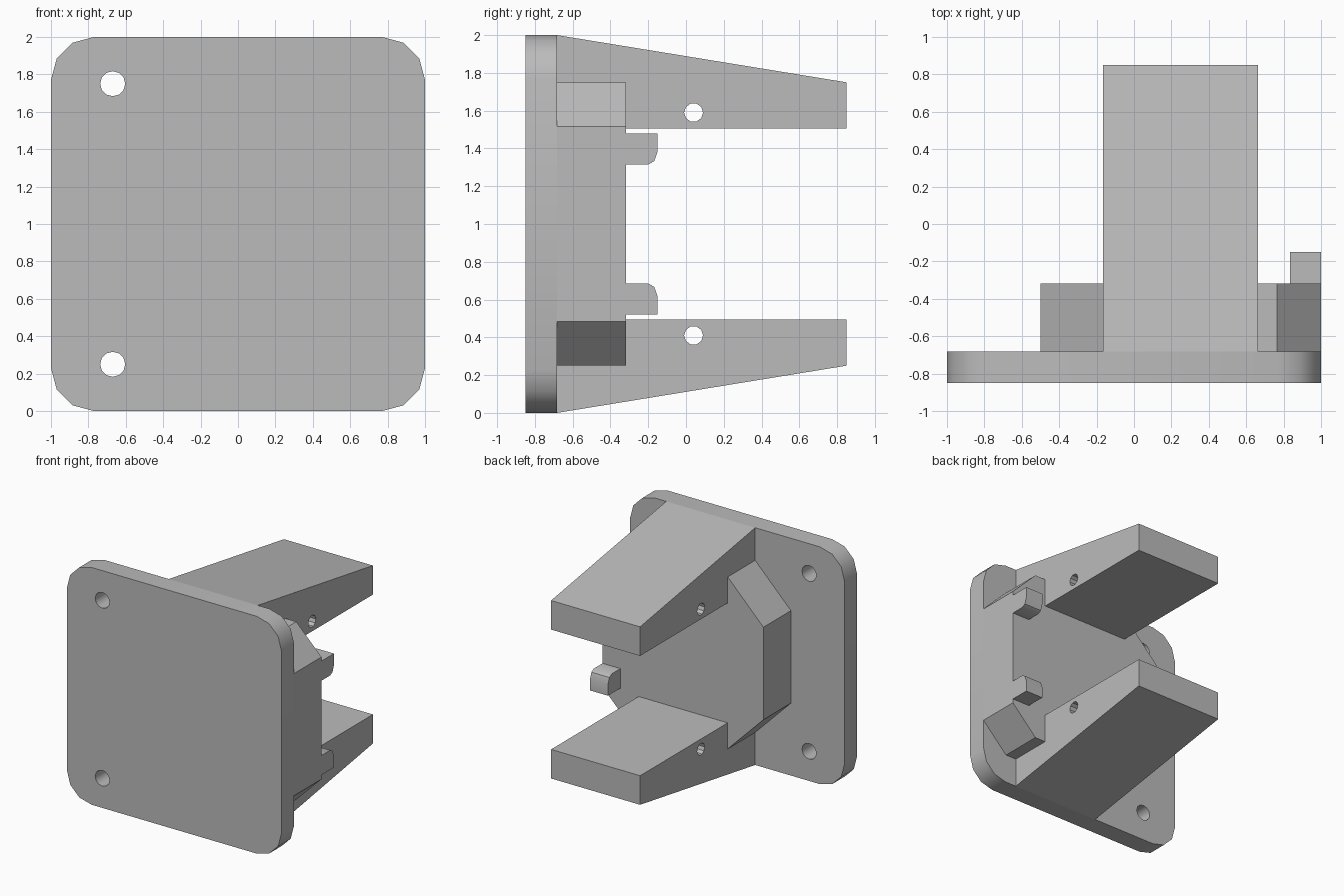
import bpy
import bmesh
import math
from mathutils import Matrix, Vector

if "Cube" in bpy.data.objects:
    bpy.data.objects.remove(bpy.data.objects["Cube"], do_unlink=True)

COLOUR = (0.5, 0.5, 0.5, 1.0)
grey = bpy.data.materials.new("plain grey")
grey.use_nodes = True
grey.diffuse_color = COLOUR
grey.node_tree.nodes["Principled BSDF"].inputs["Base Color"].default_value = COLOUR


def prism(name, profile, place, start, end):
    """Extrude a flat profile; place(a, b, depth) gives the 3D point."""
    bm = bmesh.new()
    face = bm.faces.new([bm.verts.new(place(a, b, start)) for a, b in profile])
    side = bmesh.ops.extrude_face_region(bm, geom=[face])
    shift = Vector(place(0, 0, end)) - Vector(place(0, 0, start))
    moved = [v for v in side["geom"] if isinstance(v, bmesh.types.BMVert)]
    bmesh.ops.translate(bm, verts=moved, vec=shift)
    bmesh.ops.recalc_face_normals(bm, faces=bm.faces)
    mesh = bpy.data.meshes.new(name)
    bm.to_mesh(mesh)
    bm.free()
    mesh.materials.append(grey)
    obj = bpy.data.objects.new(name, mesh)
    bpy.context.collection.objects.link(obj)
    return obj


def along_y(a, b, d):
    return (a, d, b)


def along_x(a, b, d):
    return (d, a, b)


def flip(profile):
    """Mirror a profile about the mid height."""
    return [(a, 2 - b) for a, b in reversed(profile)]


def drill(obj, centre, radius, sides, axis):
    """Cut a round hole through a part, then discard the cutter."""
    circle = [(centre[0] + radius * math.cos(math.tau * i / sides),
               centre[1] + radius * math.sin(math.tau * i / sides)) for i in range(sides)]
    cutter = prism("hole_cutter", circle, axis, -1.5, 1.5)
    cutter.hide_render = True
    mod = obj.modifiers.new("hole", "BOOLEAN")
    mod.operation = "DIFFERENCE"
    mod.solver = "EXACT"
    mod.object = cutter
    bpy.context.view_layer.objects.active = obj
    bpy.ops.object.modifier_apply(modifier=mod.name)
    bpy.data.objects.remove(cutter, do_unlink=True)


# Face plate with rounded corners and two screw holes
R = 0.23
outline = []
for quarter, (sx, sz) in enumerate([(1, 1), (-1, 1), (-1, -1), (1, -1)]):
    for step in range(4):
        t = math.pi / 2 * (quarter + step / 3)
        outline.append((sx * (1 - R) + R * math.cos(t),
                        1 + sz * (1 - R) + R * math.sin(t)))
plate = prism("face_plate", outline, along_y, -0.85, -0.683)
for z in (0.25, 1.75):
    drill(plate, (-0.67, z), 0.067, 12, along_y)

# Raised block with chamfered corners behind the plate
upper = [(1, 1.515), (0.765, 1.75), (-0.167, 1.75), (-0.167, 1.725), (-0.5, 1.39)]
block = prism("raised_block", upper + flip(upper), along_y, -0.683, -0.317)

# Tapered arms with a cross hole, and small rounded clips
arm_side = [(-0.683, 1.505), (0.85, 1.505), (0.85, 1.75), (-0.683, 2)]
clip_side = [(-0.317, 1.48), (-0.317, 1.315), (-0.2, 1.315),
             (-0.168, 1.333), (-0.15, 1.385), (-0.15, 1.48)]
parts = [plate, block]
for level, shape, z in (("upper", list, 1.59), ("lower", flip, 0.41)):
    arm = prism(level + "_arm", shape(arm_side), along_x, -0.167, 0.663)
    drill(arm, (0.04, z), 0.05, 10, along_x)
    clip = prism(level + "_clip", shape(clip_side), along_x, 0.833, 1.0)
    parts += [arm, clip]

# Smooth the rounded corners, keep the other edges sharp
bpy.ops.object.select_all(action="DESELECT")
for obj in parts:
    obj.select_set(True)
bpy.context.view_layer.objects.active = plate
bpy.ops.object.shade_smooth_by_angle(angle=math.radians(33))
